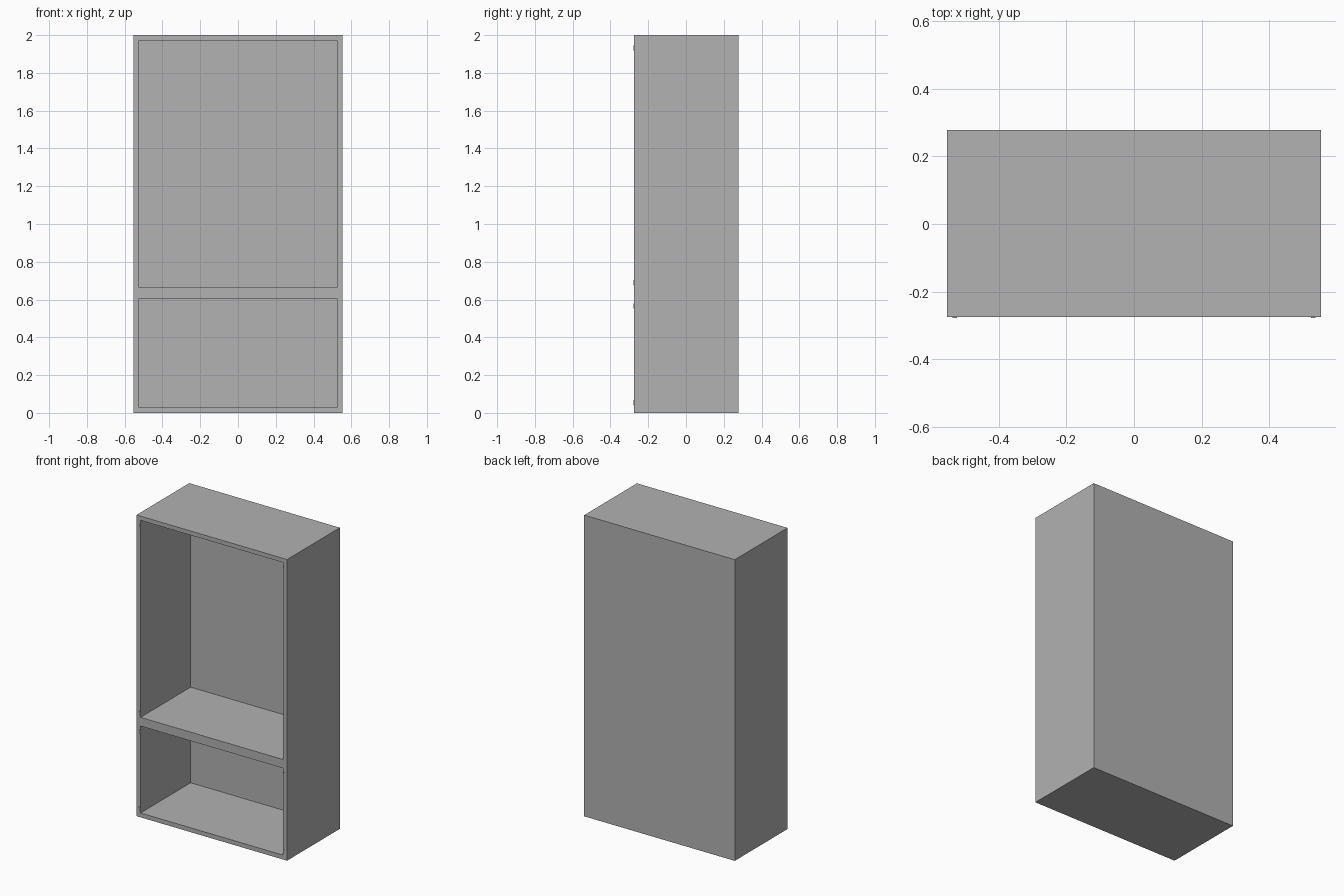
import bpy
from mathutils import Vector

default = bpy.data.objects.get("Cube")
if default:
    bpy.data.objects.remove(default, do_unlink=True)

HALF_W, FRONT, BACK, HEIGHT = 0.553, -0.275, 0.278, 2.0
INNER_W, INNER_BACK = 0.523, 0.25
OPENINGS = {"lower": (0.029, 0.606), "upper": (0.664, 1.972)}

grey = bpy.data.materials.new("grey")
grey.use_nodes = True
colour = (0.445, 0.445, 0.445, 1)
grey.diffuse_color = colour
grey.node_tree.nodes["Principled BSDF"].inputs["Base Color"].default_value = colour


def box(name, low, high):
    """Axis-aligned box between two corners."""
    low, high = Vector(low), Vector(high)
    bpy.ops.mesh.primitive_cube_add(size=1, location=(low + high) / 2)
    obj = bpy.context.object
    obj.name = name
    obj.scale = high - low
    bpy.ops.object.transform_apply(location=False, rotation=False, scale=True)
    obj.data.materials.append(grey)
    return obj


# Cabinet carcass with two open compartments
carcass = box("cabinet_carcass", (-HALF_W, FRONT, 0), (HALF_W, BACK, HEIGHT))
for level, (bottom, top) in OPENINGS.items():
    cutter = box(level + "_compartment_cutter",
                 (-INNER_W, FRONT - 0.1, bottom), (INNER_W, INNER_BACK, top))
    cutter.hide_render = True
    cut = carcass.modifiers.new(level + "_compartment", "BOOLEAN")
    cut.operation = "DIFFERENCE"
    cut.solver = "EXACT"
    cut.object = cutter
    bpy.context.view_layer.objects.active = carcass
    bpy.ops.object.modifier_apply(modifier=cut.name)
    bpy.data.objects.remove(cutter, do_unlink=True)

# Small hinge plates on the stiles, near the corners of each opening
for level, (bottom, top) in OPENINGS.items():
    for end, z in (("bottom", bottom + 0.025), ("top", top - 0.04)):
        for side, x in (("left", 0.53), ("right", -0.53)):
            box(f"{level}_{end}_{side}_hinge_plate",
                (x - 0.006, FRONT - 0.003, z - 0.014),
                (x + 0.006, FRONT, z + 0.014))
